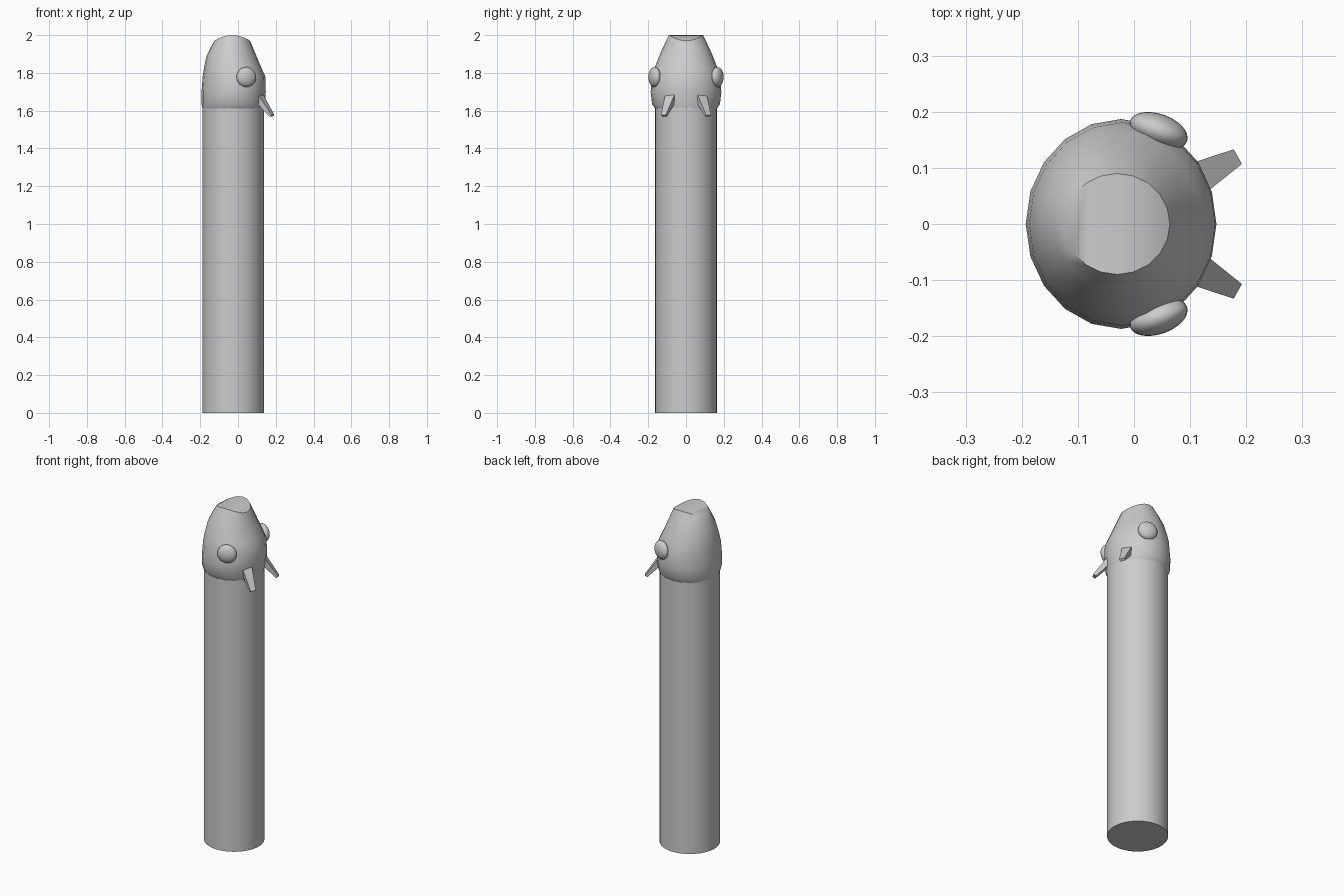
import bpy, bmesh, math
from mathutils import Vector

if "Cube" in bpy.data.objects:
    bpy.data.objects.remove(bpy.data.objects["Cube"])

def make(name, bm, angle=None):
    bmesh.ops.recalc_face_normals(bm, faces=bm.faces)
    me = bpy.data.meshes.new(name)
    bm.to_mesh(me)
    bm.free()
    ob = bpy.data.objects.new(name, me)
    bpy.context.collection.objects.link(ob)
    if angle:
        bpy.ops.object.select_all(action='DESELECT')
        ob.select_set(True)
        bpy.context.view_layer.objects.active = ob
        bpy.ops.object.shade_smooth_by_angle(angle=math.radians(angle))
    return ob

# Body: plain upright tube
bpy.ops.mesh.primitive_cylinder_add(vertices=40, radius=0.163, depth=1.62,
                                    location=(-0.025, 0, 0.81))
bpy.context.object.name = "body"
bpy.ops.object.shade_smooth_by_angle(angle=math.radians(40))

# Head: lofted rings (z, x min, x max, half width, drop at front and back)
N = 20
rings = [(1.61, -0.188, 0.138, 0.163, 0),
         (1.635, -0.193, 0.142, 0.180, 0),
         (1.70, -0.193, 0.147, 0.187, 0),
         (1.78, -0.187, 0.145, 0.181, 0),
         (1.83, -0.180, 0.124, 0.165, 0.003),
         (1.90, -0.167, 0.098, 0.138, 0.012),
         (1.96, -0.144, 0.078, 0.110, 0.023),
         (2.00, -0.124, 0.064, 0.090, 0.03)]
bm = bmesh.new()
loops = []
for z, x0, x1, ry, drop in rings:
    loop = []
    for i in range(N):
        a = 2 * math.pi * i / N
        c = math.cos(a)
        loop.append(bm.verts.new(((x0 + x1) / 2 + (x1 - x0) / 2 * c,
                                  ry * math.sin(a), z - drop * c * c)))
    loops.append(loop)
for lo, hi in zip(loops, loops[1:]):
    for i in range(N):
        j = (i + 1) % N
        bm.faces.new((lo[i], lo[j], hi[j], hi[i]))
bm.faces.new(loops[0])
# Saddle-shaped top, bridged straight across from side to side
top = loops[-1]
for i in range(N // 2):
    quad = [top[i], top[i + 1], top[N - 1 - i], top[(N - i) % N]]
    bm.faces.new(list(dict.fromkeys(quad)))
make("head", bm, 35)

for side, s in (("left", 1), ("right", -1)):
    # Eye: flattened ball turned a little forward
    bpy.ops.mesh.primitive_uv_sphere_add(segments=24, ring_count=14, radius=1,
                                         location=(0.044, s * 0.166, 1.778),
                                         rotation=(0, 0, -s * math.radians(20)))
    eye = bpy.context.object
    eye.name = side + "_eye"
    eye.scale = (0.054, 0.03, 0.053)
    bpy.ops.object.shade_smooth_by_angle(angle=math.radians(40))

    # Fang: tapered block sloping out and down
    out = Vector((0.87, s * 0.49, 0))
    across = Vector((0.49, -s * 0.87, 0))
    bm = bmesh.new()
    ends = []
    for p, w, inset in ((Vector((0.122, s * 0.086, 1.683)), 0.028, (0.03, 0.022)),
                        (Vector((0.185, s * 0.12, 1.577)), 0.015, (0.014, 0.009))):
        q = p - out * inset[0] - Vector((0, 0, inset[1]))
        ends.append([bm.verts.new(v) for v in (p - across * w, p + across * w,
                                               q + across * w, q - across * w)])
    for i in range(4):
        j = (i + 1) % 4
        bm.faces.new((ends[0][i], ends[0][j], ends[1][j], ends[1][i]))
    for e in ends:
        bm.faces.new(e)
    make(side + "_fang", bm)
